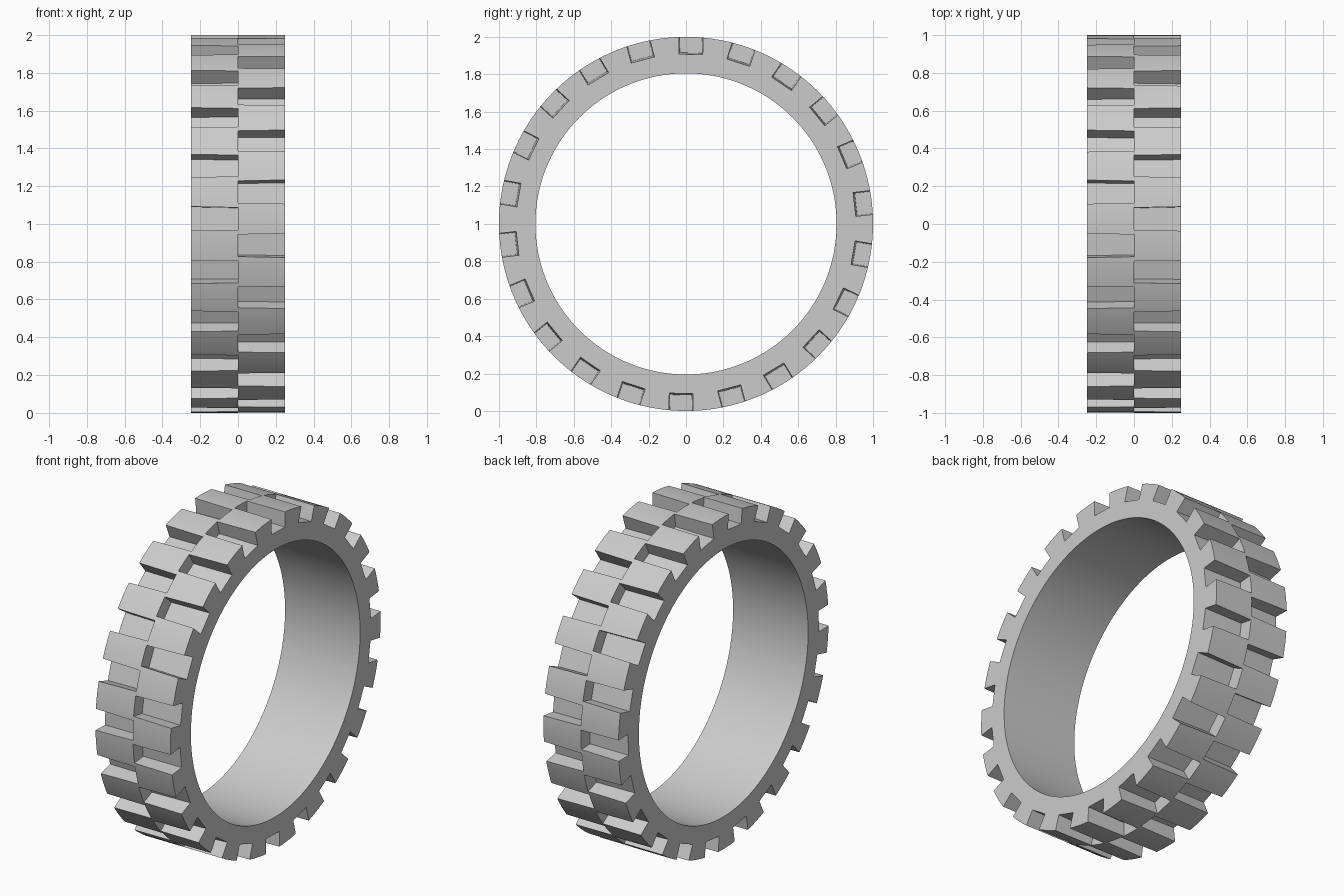
import bpy, bmesh, math
from mathutils import Matrix, Vector

if "Cube" in bpy.data.objects:
    bpy.data.objects.remove(bpy.data.objects["Cube"], do_unlink=True)

OUTER, INNER, HALF_WIDTH = 1.0, 0.805, 0.25
NOTCHES, SEGMENTS = 22, 176
PITCH = 2 * math.pi / NOTCHES
FIRST = math.radians(1.6)
CENTRE = Vector((0, 0, 1))


def finish(bm, name):
    bmesh.ops.recalc_face_normals(bm, faces=bm.faces)
    mesh = bpy.data.meshes.new(name)
    bm.to_mesh(mesh)
    bm.free()
    obj = bpy.data.objects.new(name, mesh)
    bpy.context.collection.objects.link(obj)
    return obj


def make_ring():
    """Plain band with a rectangular section, turned around the x axis."""
    bm = bmesh.new()
    loops = []
    for i in range(SEGMENTS):
        a = 2 * math.pi * i / SEGMENTS
        out = Vector((0, math.sin(a), math.cos(a)))
        loops.append([bm.verts.new(CENTRE + out * r + Vector((x, 0, 0)))
                      for r, x in ((INNER, -HALF_WIDTH), (OUTER, -HALF_WIDTH),
                                   (OUTER, HALF_WIDTH), (INNER, HALF_WIDTH))])
    for i, a in enumerate(loops):
        b = loops[(i + 1) % SEGMENTS]
        for k in range(4):
            n = (k + 1) % 4
            bm.faces.new((a[k], a[n], b[n], b[k]))
    return finish(bm, "tyre_ring")


def add_notch(bm, angle, side):
    """Slightly flared block reaching from the middle out past one side."""
    turn = Matrix.Translation(CENTRE) @ Matrix.Rotation(-angle, 4, 'X')
    ends = []
    for x, half, floor in ((0, 0.059, 0.915), (0.3, 0.065, 0.905)):
        ends.append([bm.verts.new(turn @ Vector((side * x, y, z)))
                     for y, z in ((-half, floor), (half, floor),
                                  (half, 1.1), (-half, 1.1))])
    near, far = ends
    bm.faces.new(near)
    bm.faces.new(far[::-1])
    for k in range(4):
        n = (k + 1) % 4
        bm.faces.new((near[k], far[k], far[n], near[n]))


# Band
ring = make_ring()

# Two rows of tread notches, staggered by half a pitch
bm = bmesh.new()
for i in range(NOTCHES):
    add_notch(bm, FIRST + i * PITCH, 1)
    add_notch(bm, FIRST + (i + 0.5) * PITCH, -1)
cutter = finish(bm, "notch_cutter")
cutter.hide_render = True

cut = ring.modifiers.new("tread_notches", 'BOOLEAN')
cut.operation = 'DIFFERENCE'
cut.solver = 'EXACT'
cut.object = cutter

# Bake the cut and drop the cutter
bpy.context.view_layer.update()
graph = bpy.context.evaluated_depsgraph_get()
baked = bpy.data.meshes.new_from_object(ring.evaluated_get(graph))
ring.modifiers.clear()
ring.data = baked
bpy.data.objects.remove(cutter, do_unlink=True)

# Grey rubber
grey = bpy.data.materials.new("light_grey")
grey.use_nodes = True
colour = (0.6, 0.6, 0.6, 1)
grey.diffuse_color = colour
grey.node_tree.nodes["Principled BSDF"].inputs["Base Color"].default_value = colour
baked.materials.clear()
baked.materials.append(grey)

# Smooth curved walls, crisp tread edges
bpy.ops.object.select_all(action='DESELECT')
ring.select_set(True)
bpy.context.view_layer.objects.active = ring
bpy.ops.object.shade_smooth_by_angle(angle=math.radians(30))
